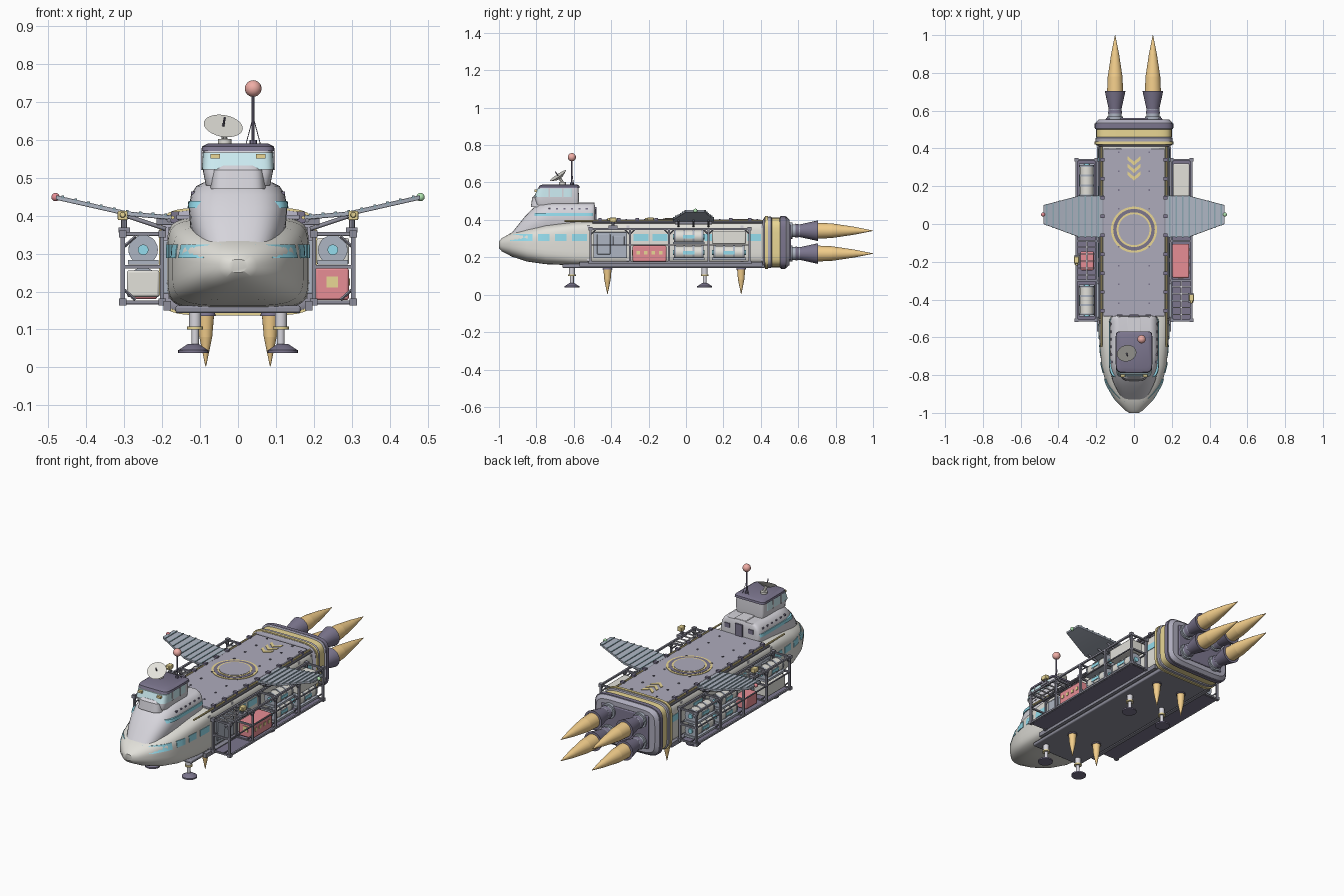
import bpy, bmesh, math
from mathutils import Vector, Matrix

if "Cube" in bpy.data.objects:
    bpy.data.objects.remove(bpy.data.objects["Cube"])

COL = dict(white=(.76, .75, .70), lilac=(.68, .67, .72), dark=(.2, .18, .27), deck=(.42, .41, .5), steel=(.42, .46, .54),
           metal=(.27, .27, .33), cyan=(.3, .72, .85), glass=(.6, .83, .88), orange=(.9, .62, .26), red=(.8, .27, .3),
           coral=(.87, .42, .38), yellow=(.82, .68, .3), green=(.45, .8, .45), teal=(.26, .38, .44))
MATS = {}
for k, c in COL.items():
    MATS[k] = bpy.data.materials.new(k)
    MATS[k].diffuse_color = (*c, 1)


class Part:
    """Collects primitives into one mesh object."""
    def __init__(self):
        self.bm = bmesh.new()

    def box(self, c, s):
        bmesh.ops.create_cube(self.bm, size=1, matrix=Matrix.Translation(c) @ Matrix.Diagonal((*s, 1)))
        return self

    def rod(self, p, q, r, r2=None, n=8):
        p, q = Vector(p), Vector(q)
        d = q - p
        m = Matrix.Translation((p + q) / 2) @ d.to_track_quat('Z', 'Y').to_matrix().to_4x4()
        bmesh.ops.create_cone(self.bm, cap_ends=True, segments=n, radius1=r, radius2=r if r2 is None else r2,
                              depth=d.length, matrix=m)
        return self

    def ball(self, c, r):
        bmesh.ops.create_uvsphere(self.bm, u_segments=20, v_segments=12, radius=r, matrix=Matrix.Translation(c))
        return self

    def loft(self, rings):
        vs = [[self.bm.verts.new(p) for p in r] for r in rings]
        n = len(vs[0])
        for a, b in zip(vs, vs[1:]):
            for i in range(n):
                self.bm.faces.new((a[i], a[(i + 1) % n], b[(i + 1) % n], b[i]))
        self.bm.faces.new(vs[0][::-1])
        self.bm.faces.new(vs[-1])
        return self

    def done(self, name, mat, bevel=0):
        bmesh.ops.recalc_face_normals(self.bm, faces=self.bm.faces)
        me = bpy.data.meshes.new(name)
        self.bm.to_mesh(me)
        self.bm.free()
        me.materials.append(MATS[mat])
        ob = bpy.data.objects.new(name, me)
        bpy.context.collection.objects.link(ob)
        if bevel:
            m = ob.modifiers.new('bevel', 'BEVEL')
            m.width, m.segments = bevel, 2
        bpy.ops.object.select_all(action='DESELECT')
        ob.select_set(True)
        bpy.context.view_layer.objects.active = ob
        bpy.ops.object.shade_smooth_by_angle(angle=math.radians(35))
        return ob


def oval(hw, a, b, n_lo, n_hi, N=48):
    """Superellipse outline spanning +-hw and a..b, squareness per half."""
    pts = []
    for i in range(N):
        t = 2 * math.pi * (i + .5) / N
        c, s = math.cos(t), math.sin(t)
        n = n_hi if s > 0 else n_lo
        pts.append((math.copysign(abs(c) ** (2 / n), c) * hw,
                    (a + b) / 2 + math.copysign(abs(s) ** (2 / n), s) * (b - a) / 2))
    return pts


def along_y(secs):
    return [[(u, y, v) for u, v in oval(hw, a, b, n, n)] for y, hw, a, b, n in secs]


def along_z(secs, n_lo=3, n_hi=12):
    return [[(u, v, z) for u, v in oval(hw, a, b, n_lo, n_hi)] for z, hw, a, b in secs]


# main hull
HULL = [(-1, .025, .25, .285, 2.2), (-.985, .05, .232, .302, 2.3), (-.93, .103, .203, .333, 2.6), (-.85, .148, .177, .356, 3.2),
        (-.75, .173, .163, .376, 4.2), (-.6, .185, .157, .39, 5.5), (-.5, .187, .156, .395, 6), (.43, .187, .156, .395, 6)]
Part().loft(along_y(HULL)).done('hull', 'white')


def side_x(y, z):
    for s, e in zip(HULL, HULL[1:]):
        if y <= e[0]:
            t = (y - s[0]) / (e[0] - s[0])
            hw, a, b, n = [p + (q - p) * t for p, q in zip(s[1:], e[1:])]
            return hw * max(0, 1 - abs((2 * z - a - b) / (b - a)) ** n) ** (1 / n)


# hull windows and shell ribs
win, rib = Part(), Part()
for s in (-1, 1):
    def strip(part, y0, y1, z0, z1, e=.003):
        rings = []
        for i in range(7):
            y = y0 + (y1 - y0) * i / 6
            x0, x1 = side_x(y, z0), side_x(y, z1)
            rings.append([(s * (x0 + e), y, z0), (s * (x1 + e), y, z1), (s * (x1 - .01), y, z1), (s * (x0 - .01), y, z0)])
        part.loft(rings)
    for y0, y1 in [(-.94, -.82), (-.79, -.73), (-.7, -.64), (-.61, -.53), (-.28, -.2), (-.18, -.1), (.1, .2), (.33, .4)]:
        strip(win, y0, y1, .288, .324)
    for y in (-.52, -.31, .3, .41):
        strip(rib, y - .008, y + .008, .18, .37, .005)
win.done('hull_windows', 'cyan')
rib.done('hull_ribs', 'lilac')

# belly plate and deck
Part().box((0, -.12, .153), (.33, 1.08, .02)).done('belly_plate', 'metal', .006)
Part().box((0, -.045, .396), (.325, .89, .012)).done('deck', 'deck', .003)
pad = Part()
for r, c, h in ((.122, 'yellow', .0035), (.11, 'dark', .005), (.092, 'yellow', .0065), (.082, 'deck', .008)):
    Part().rod((0, -.03, .398), (0, -.03, .401 + h), r, n=48).done('landing_pad_ring', c)
chev, stud, edge, rail = Part(), Part(), Part(), Part()
for y in (.34, .3, .26):
    v = [(-.035, y + .02), (0, y - .01), (.035, y + .02), (.035, y), (0, y - .03), (-.035, y)]
    chev.loft([[(a, b, .4) for a, b in v], [(a, b, .405) for a, b in v]])
chev.done('deck_chevrons', 'yellow')
for s in (-1, 1):
    for i in range(9):
        stud.box((s * .08, -.42 + i * .1, .403), (.008, .008, .006))
        stud.box((s * .166, -.46 + i * .1, .396), (.022, .018, .03))
    edge.rod((s * .172, -.65, .395), (s * .172, .41, .395), .005)
    rail.rod((s * .182, -.5, .388), (s * .182, .41, .388), .006)
    rail.box((s * .186, -.08, .163), (.02, .98, .025))
stud.done('deck_fittings', 'dark')
edge.done('deck_edge_pipes', 'yellow')
rail.done('side_rails', 'metal')

# bridge tower
BR = [(.32, .105, -.94, -.485), (.37, .126, -.9, -.485), (.42, .13, -.86, -.485), (.455, .124, -.825, -.485),
      (.478, .11, -.8, -.487), (.488, .09, -.775, -.49)]
Part().loft(along_z(BR)).done('bridge_tower', 'lilac')
Part().loft(along_z([(.42, .133, -.82, -.49), (.438, .131, -.815, -.49)], 6)).done('bridge_window_band', 'cyan')
Part().loft(along_z([(.47, .074, -.83, -.6), (.52, .071, -.822, -.6), (.532, .062, -.81, -.6)], 5)).done('cabin_hood', 'lilac', )
Part().loft(along_z([(.48, .085, -.8, -.575), (.515, .092, -.808, -.572), (.58, .09, -.785, -.575)], 7)).done('cabin', 'lilac')
Part().loft(along_z([(.522, .095, -.812, -.6), (.567, .093, -.795, -.6)], 7)).done('cabin_windows', 'glass')
Part().loft(along_z([(.57, .097, -.79, -.568), (.582, .095, -.785, -.57), (.59, .08, -.765, -.585)], 7)).done('cabin_roof', 'dark')
Part().box((0, -.59, .484), (.07, .2, .02)).done('tower_rear_hatch', 'lilac', .003)
mull, lamp, door = Part(), Part(), Part()
for s in (-1, 1):
    for y in (-.66, -.73):
        mull.box((s * .094, y, .545), (.006, .008, .05))
    lamp.box((s * .06, -.803, .556), (.025, .014, .012))
    door.box((s * .075, -.483, .445), (.03, .006, .025))
    for i in range(6):
        door.box((s * .118, -.73 + i * .04, .46), (.012, .012, .008))
door.box((0, -.483, .435), (.045, .008, .07))
mull.done('window_posts', 'lilac')
lamp.done('head_lamps', 'yellow')
door.done('tower_doors_and_vents', 'dark')

# dish and antenna
ax = Vector((.15, -.55, .82)).normalized()
dc = Vector((-.04, -.68, .63))
Part().rod((-.035, -.66, .585), (-.035, -.66, .602), .018, n=16).rod((-.035, -.66, .6), dc, .008).rod(
    dc - ax * .008, dc + ax * .008, .022, .052, 32).done('dish', 'white')
Part().rod(dc, dc + ax * .035, .003).rod((.04, -.61, .585), (.04, -.61, .73), .004).rod(
    (.04, -.61, .585), (.04, -.61, .6), .01).rod((.02, -.6, .585), (.04, -.61, .66), .0012, n=4).rod(
    (.06, -.6, .585), (.04, -.61, .66), .0012, n=4).done('antenna_mast', 'dark')
Part().ball((.04, -.61, .735), .022).done('antenna_ball', 'coral')

# engine block
ENG = [(.41, .185, .155, .4, 6), (.42, .203, .143, .415, 6), (.455, .205, .142, .418, 6), (.46, .197, .15, .41, 6), (.5, .197, .15, .41, 6),
       (.505, .207, .14, .42, 6), (.535, .205, .142, .418, 6), (.553, .188, .158, .402, 6)]
Part().loft(along_y(ENG)).done('engine_block', 'deck')
for y, w, c in ((.43, .008, 'yellow'), (.482, .022, 'yellow'), (.52, .012, 'dark')):
    e = .2 if y == .482 else .209
    Part().loft(along_y([(y + d, e, .346 - e, .212 + e, 6) for d in (-w, w)])).done('engine_band', c)
Part().box((0, .555, .28), (.3, .012, .19)).done('engine_back_plate', 'dark', .005)
noz, neck, flame = Part(), Part(), Part()
for s in (-1, 1):
    for z in (.22, .342):
        P = lambda y: (s * .1, y, z)
        neck.rod(P(.55), P(.57), .043, n=20).rod(P(.56), P(.61), .034, n=20)
        noz.rod(P(.585), P(.605), .038, .034, 24).rod(P(.6), P(.705), .032, .055, 24)
        flame.rod(P(.69), P(.78), .043, .039, 24).rod(P(.78), P(.9), .039, .021, 24).rod(P(.9), P(1), .021, .001, 24)
    # lift jets under the belly
    for y in (-.42, .295):
        noz.rod((s * .085, y, .135), (s * .085, y, .15), .027, .022, 20)
        flame.rod((s * .085, y, .15), (s * .085, y, .08), .023, .017, 20).rod((s * .085, y, .08), (s * .085, y, .003), .017, .001, 20)
neck.done('engine_necks', 'steel')
noz.done('engine_nozzles', 'dark')
flame.done('exhaust_flames', 'orange')

# landing legs
leg, foot, ring = Part(), Part(), Part()
for s in (-1, 1):
    for y in (-.61, .1):
        leg.rod((s * .113, y, .16), (s * .113, y, .1), .016, n=16).rod((s * .113, y, .1), (s * .113, y, .05), .01, n=16)
        ring.rod((s * .113, y, .1), (s * .113, y, .108), .021, n=16)
        foot.rod((s * .118, y, .038), (s * .118, y, .046), .04, n=24).rod((s * .118, y, .046), (s * .118, y, .062), .038, .014, 24)
leg.done('landing_legs', 'lilac')
foot.done('landing_feet', 'dark')
ring.done('leg_collars', 'yellow')

# wings with ridges, root boxes and tip lights
ST = [(.15, -.07, .15, .393), (.29, -.07, .15, .405), (.48, 0, .1, .448)]
wing, ridge, root = Part(), Part(), Part()
for s in (-1, 1):
    wing.loft([[(s * x, a, z - .006), (s * x, b, z - .006), (s * x, b, z + .006), (s * x, a, z + .006)] for x, a, b, z in ST])
    for i in range(9):
        x = .19 + i * .034
        p, q = ST[:2] if x < .29 else ST[1:]
        t = (x - p[0]) / (q[0] - p[0])
        a, b, z = [u + (v - u) * t for u, v in zip(p[1:], q[1:])]
        ridge.box((s * x, (a + b) / 2, z + .005), (.007, b - a + .002, .008))
    root.box((s * .185, .04, .388), (.06, .2, .025))
    for y in (-.04, .04, .12):
        root.rod((s * .19, y, .365), (s * .29, y, .398), .006)
    Part().ball((s * .481, .05, .449), .011).done('wing_light', 'green' if s > 0 else 'red')
wing.done('wings', 'steel', .002)
ridge.done('wing_ridges', 'teal')
root.done('wing_roots', 'metal', .004)

# cargo racks on both sides
Y = [-.51, -.3, -.09, .12, .34]
rack, floor, slat = Part(), Part(), Part()
for s in (-1, 1):
    for x in (.2, .304):
        for z in (.172, .352):
            rack.box((s * x, -.085, z), (.01, .86, .01))
        for y in Y:
            rack.box((s * x, y, .262), (.011, .011, .19))
            for d in (-1, 1):
                if abs(y + d * .04 + .085) < .42:
                    rack.rod((s * x, y, .322), (s * x, y + d * .03, .352), .004, n=4)
        rack.box((s * x, -.085, .265), (.006, .86, .006))
    for y in Y:
        for z in (.172, .265, .352):
            rack.box((s * .252, y, z), (.11, .01, .009))
        for z, d in ((.345, -1), (.178, 1)):
            rack.rod((s * .304, y, z + d * .03), (s * .27, y, z), .004, n=4)
    for y in (Y[0], Y[-1]):
        for x in (.2, .304):
            rack.box((s * x, y, .172), (.02, .02, .018)).box((s * x, y, .352), (.02, .02, .018))
    floor.box((s * .25, -.085, .169), (.1, .84, .006))
    k = 0 if s > 0 else 1
    for i in range(5):
        slat.box((s * .25, Y[k] + .03 + i * .037, .35), (.1, .006, .006))
    slat.box((s * .25, Y[k] + .105, .35), (.006, .2, .006))
rack.done('cargo_racks', 'metal')
floor.done('rack_floors', 'dark')
slat.done('rack_slats', 'lilac')

# cargo: tanks, crates, door panels
tank, band, cap, crate = Part(), Part(), Part(), Part()
for s, bays in ((1, (2, 3)), (-1, (0, 2, 3))):
    for b in bays:
        y0, y1 = Y[b] + .02, Y[b + 1] - .02
        for z in (.225, .31):
            if (b == 0 and z < .3) or (s, b, z) == (1, 3, .31):
                crate.box((s * .25, (y0 + y1) / 2, z - .004), (.086, y1 - y0, .07))
                continue
            tank.rod((s * .25, y0 + .012, z), (s * .25, y1 - .012, z), .036, n=20)
            for i in range(4):
                y = y0 + .012 + (y1 - y0 - .024) * i / 3
                band.rod((s * .25, y - .005, z), (s * .25, y + .005, z), .039, n=20)
            band.box((s * .25, (y0 + y1) / 2, z - .033), (.08, y1 - y0, .012))
            cap.rod((s * .25, y0, z), (s * .25, y1, z), .014, n=16)
            cap.box((s * .285, (y0 + y1) / 2, z), (.008, .06, .018))
tank.done('tanks', 'white')
band.done('tank_bands', 'steel')
cap.done('tank_caps', 'cyan')
crate.done('crates', 'white', .006)
Part().box((.248, -.195, .22), (.088, .18, .085)).box((-.248, -.195, .215), (.07, .1, .07)).done('red_crates', 'red', .006)
mark = Part()
for i in range(4):
    mark.box((.293, -.255 + i * .04, .225), (.004, .018, .018))
mark.box((.248, -.286, .225), (.03, .004, .03)).done('crate_marks', 'yellow')
panel = Part()
for s in (-1, 1):
    panel.box((s * .19, -.405, .265), (.014, .18, .14)).box((s * .198, -.44, .27), (.01, .07, .11)).box((s * .198, -.36, .29), (.01, .06, .05))
panel.done('side_door_panels', 'steel', .003)

# small rack-top turrets
tur, base = Part(), Part()
for s, y in ((1, -.39), (-1, -.19)):
    base.box((s * .3, y, .362), (.03, .05, .014)).rod((s * .3, y, .36), (s * .3, y, .39), .008)
    tur.box((s * .304, y, .4), (.026, .036, .024)).rod((s * .304, y - .03, .402), (s * .304, y, .402), .008)
tur.done('turret_heads', 'yellow', .003)
base.done('turret_bases', 'metal')

for m in bpy.data.materials:
    if m.users and not m.is_grease_pencil:
        m.use_nodes = True
        m.node_tree.nodes["Principled BSDF"].inputs["Base Color"].default_value = m.diffuse_color
